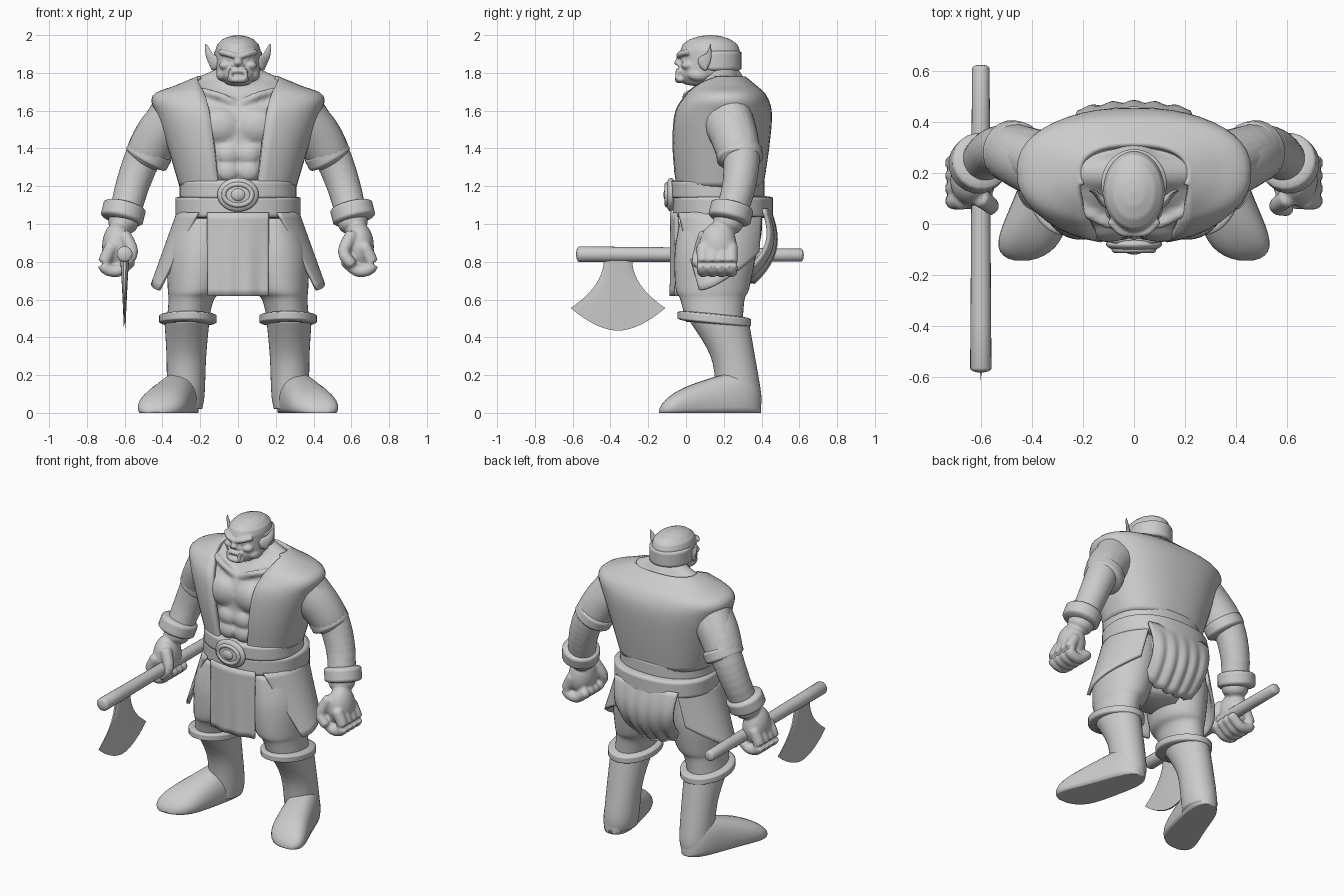
import bpy, bmesh
from math import sin, cos, pi, acos
from mathutils import Vector

default_cube = bpy.data.objects.get("Cube")
if default_cube:
    bpy.data.objects.remove(default_cube)

clay = bpy.data.materials.new("clay_grey")
clay.use_nodes = True
clay.diffuse_color = (.6, .6, .6, 1)
clay.node_tree.nodes["Principled BSDF"].inputs["Base Color"].default_value = clay.diffuse_color


# Helpers
def finish(name, bm):
    bmesh.ops.recalc_face_normals(bm, faces=bm.faces)
    mesh = bpy.data.meshes.new(name)
    bm.to_mesh(mesh)
    bm.free()
    mesh.polygons.foreach_set("use_smooth", [True] * len(mesh.polygons))
    mesh.materials.append(clay)
    part = bpy.data.objects.new(name, mesh)
    bpy.context.collection.objects.link(part)
    return part


def skin(name, rows, closed=True):
    """Bridge rows of points into one surface, capped when closed."""
    bm = bmesh.new()
    grid = [[bm.verts.new(point) for point in row] for row in rows]
    count = len(grid[0])
    for lower, upper in zip(grid, grid[1:]):
        for i in range(count if closed else count - 1):
            j = (i + 1) % count
            bm.faces.new((lower[i], lower[j], upper[j], upper[i]))
    if closed:
        bm.faces.new(grid[0])
        bm.faces.new(grid[-1])
    return finish(name, bm)


def spline(keys, steps=5):
    """Smooth curve through a few key tuples."""
    keys = [Vector(key) for key in keys]
    padded = [keys[0]] + keys + [keys[-1]]
    result = []
    for before, start, end, after in zip(padded, padded[1:], padded[2:], padded[3:]):
        leave, arrive = (end - before) / 2, (after - start) / 2
        for i in range(steps):
            t = i / steps
            ease = t * t * (3 - 2 * t)
            result.append(start.lerp(end, ease) + leave * t * (1 - t) ** 2 - arrive * t * t * (1 - t))
    return result + [keys[-1]]


def mix(pair, t):
    return pair[0] + (pair[1] - pair[0]) * t


def power(value, exponent):
    return abs(value) ** exponent * (1 if value >= 0 else -1)


def turn(count):
    return [2 * pi * i / count for i in range(count)]


# Rounded ends: how far out and how wide each extra ring is
DOME = [(sin(a), cos(a)) for a in (.4, .8, 1.2, 1.5)]


def loft(name, keys, x=(0, 0), dome=0, square=2, gap=None, tilt=0):
    """Keys are height, front, back and half width; gap leaves the front open."""
    slices = spline(keys)
    rows = []

    def ring(height, level, scale, t):
        front, back, half = level[1:]
        middle, depth = (front + back) / 2, (back - front) / 2
        angles = turn(40)
        if gap:
            start = -acos(min(.95, mix(gap, t) / half) ** (square / 2))
            angles = [mix((start, pi - start), i / 40) for i in range(41)]
        row = []
        for a in angles:
            along = depth * scale * power(sin(a), 2 / square)
            row.append((mix(x, t) + half * scale * power(cos(a), 2 / square),
                        middle + along, height + tilt * along))
        rows.append(row)

    if dome:
        for out, scale in reversed(DOME):
            ring(slices[0][0] - dome * out, slices[0], scale, 0)
    for i, level in enumerate(slices):
        ring(level[0], level, 1, i / (len(slices) - 1))
    if dome:
        for out, scale in DOME:
            ring(slices[-1][0] + dome * out, slices[-1], scale, 1)
    return skin(name, rows, closed=not gap)


def band(name, low, high, front, back, half, **options):
    keys = [(height, front, back, half) for height in (low, high)]
    return loft(name, keys, dome=.015, **options)


def tube(name, path, start, end=None, dome=.6, flat=1):
    """Round-ended tube whose radius runs from start to end."""
    points = spline(path)
    last = len(points) - 1
    rings = [(point, mix((start, end or start), i / last)) for i, point in enumerate(points)]
    first_way = (points[0] - points[1]).normalized()
    last_way = (points[-1] - points[-2]).normalized()
    (head, wide), (tail, narrow) = rings[0], rings[-1]
    rings = ([(head + first_way * wide * dome * out, wide * scale) for out, scale in reversed(DOME)] + rings
             + [(tail + last_way * narrow * dome * out, narrow * scale) for out, scale in DOME])
    rows = []
    for i, (point, radius) in enumerate(rings):
        way = rings[min(i + 1, len(rings) - 1)][0] - rings[max(i - 1, 0)][0]
        frame = way.to_track_quat('Z', 'Y')
        rows.append([point + frame @ Vector((cos(a) * flat, sin(a), 0)) * radius for a in turn(20)])
    return skin(name, rows)


def ball(name, centre, size):
    bm = bmesh.new()
    bmesh.ops.create_uvsphere(bm, u_segments=24, v_segments=16, radius=1)
    bmesh.ops.scale(bm, vec=size, verts=bm.verts)
    bmesh.ops.translate(bm, vec=centre, verts=bm.verts)
    return finish(name, bm)


def thicken(part, thickness):
    solid = part.modifiers.new("Thickness", 'SOLIDIFY')
    solid.thickness = thickness
    solid.offset = 0


def panel(name, shape):
    """Hanging cloth: shape gives a point from across and down."""
    rows = [[shape(i / 30, j / 12) for i in range(31)] for j in range(13)]
    part = skin(name, rows, closed=False)
    thicken(part, .02)
    return part


def mirror(part):
    part.modifiers.new("Mirror", 'MIRROR')
    return part


def fuse(name, parts, voxel, smoothing):
    """Melt overlapping parts into one surface."""
    bpy.ops.object.select_all(action='DESELECT')
    for part in parts:
        part.select_set(True)
    bpy.context.view_layer.objects.active = parts[0]
    bpy.ops.object.convert(target='MESH')
    bpy.ops.object.join()
    whole = bpy.context.view_layer.objects.active
    whole.name = name
    remesh = whole.modifiers.new("Remesh", 'REMESH')
    remesh.mode = 'VOXEL'
    remesh.voxel_size = voxel
    remesh.use_smooth_shade = True
    whole.modifiers.new("Smooth", 'SMOOTH').iterations = smoothing
    return whole


def grow(keys, amount):
    return [(z, front - amount, back + amount, half + amount) for z, front, back, half in keys]


# Torso with neck, chest, collar bones and belly muscles
trunk = [(1.2, -.04, .39, .29), (1.4, -.06, .42, .35), (1.58, -.05, .435, .41),
         (1.67, 0, .41, .435), (1.72, .04, .36, .32), (1.77, .1, .3, .2)]
parts = [loft("torso", grow(trunk, -.02), square=2.4),
         tube("neck", [(0, .2, 1.68), (0, .16, 1.8)], .15, .11),
         mirror(tube("neck_muscle", [(.06, .2, 1.76), (.26, .2, 1.69)], .08, .06)),
         mirror(ball("chest", (.1, 0, 1.52), (.12, .07, .1))),
         mirror(tube("collar_bone", [(.02, 0, 1.64), (.1, 0, 1.68), (.22, .06, 1.71)], .02))]
for row in range(2):
    parts.append(mirror(ball("belly", (.055, -.03, 1.28 + .09 * row), (.06, .035, .055))))
fuse("torso", parts, .013, 6)

# Sleeveless vest, open at the front
vest = loft("vest", grow(trunk, .005), square=2.4, gap=(.1, .22))
thicken(vest, .03)

# Head with face, ears and the band round the back
skull = [(1.75, -.02, .17, .07), (1.79, -.04, .25, .11), (1.86, -.03, .28, .12), (1.92, -.03, .285, .12)]
parts = [loft("skull", skull, dome=.02),
         loft("crown", skull[2:], dome=.08),
         tube("nose", [(0, -.02, 1.9), (0, -.04, 1.85)], .012, .024),
         ball("chin", (0, -.03, 1.765), (.06, .03, .02)),
         ball("upper_lip", (0, -.03, 1.81), (.055, .025, .016))]
for feature in (tube("brow", [(0, -.035, 1.885), (.05, -.03, 1.9), (.09, .01, 1.91)], .016),
                ball("cheek", (.065, .01, 1.84), (.035, .035, .025)),
                ball("eye", (.04, -.014, 1.87), (.02, .01, .008)),
                ball("nostril", (.02, -.03, 1.84), (.015, .015, .012)),
                tube("tusk", [(.04, -.045, 1.775), (.044, -.05, 1.825)], .013, .004),
                ball("jaw", (.08, .07, 1.79), (.035, .06, .035))):
    parts.append(mirror(feature))
fuse("head", parts, .006, 3)
mirror(tube("pointed_ears", [(.12, .09, 1.85), (.15, .12, 1.89), (.17, .13, 1.95)], .044, .004, flat=.4))
band("head_band", 1.82, 1.91, .02, .293, .128)

# Arms with clenched fists
parts = [tube("arm", [(.35, .23, 1.6), (.48, .29, 1.4), (.56, .28, 1.2), (.61, .22, 1)], .11, .08),
         ball("palm", (.64, .17, .88), (.08, .1, .13)),
         tube("thumb", [(.6, .1, .94), (.56, .07, .85), (.6, .06, .79)], .036, .03)]
for finger in range(4):
    y = .09 + .05 * finger
    curl = [(.67, y, .88), (.71, y, .78), (.64, y, .75), (.57, y, .8)]
    parts.append(tube("finger", curl, .035, .03))
mirror(fuse("arms", parts, .009, 3))
mirror(tube("sleeves", [(.3, .21, 1.58), (.41, .25, 1.48), (.48, .28, 1.37)], .14, .115))
mirror(tube("sleeve_cuffs", [(.46, .28, 1.39), (.485, .285, 1.345)], .122, dome=.2))
mirror(tube("wrist_cuffs", [(.6, .245, 1.09), (.615, .23, 1.03)], .115, dome=.2))

# Belt, sash and oval buckle
band("belt", 1.14, 1.225, -.08, .415, .31, square=2.3)
band("sash", 1.04, 1.14, -.07, .46, .33, square=2.3)
ball("buckle_plate", (0, -.08, 1.155), (.11, .03, .09))
ball("buckle_boss", (0, -.1, 1.155), (.04, .02, .035))
tube("buckle_rim", [(.075 * cos(a), -.1, 1.155 + .055 * sin(a)) for a in turn(12) + [0]], .013)

# Trousers
loft("hips", [(1.1, -.03, .4, .29), (.95, -.03, .4, .33), (.8, 0, .36, .29), (.7, .06, .3, .15)])
mirror(loft("trouser_legs", [(1.03, -.03, .37, .14), (.85, -.06, .37, .17), (.66, -.055, .335, .147),
                             (.6, -.03, .31, .12), (.48, 0, .3, .11)], x=(.18, .27)))


# Hanging cloths: a flat front, a pleated back and pointed sides
def front_cloth(across, down):
    side = 2 * across - 1
    return .16 * side, .03 * side ** 2 - .075 + .005 * down * cos(9 * side), 1.06 - .44 * down


def back_cloth(across, down):
    side = 2 * across - 1
    pleat = .013 * down * cos(16 * side)
    depth = .44 + .04 * sin(3 * down) - .1 * down ** 3 - .03 * side ** 2
    return side * (.23 - .04 * down), depth + pleat, 1.08 - down * (.39 - .05 * side ** 2)


def side_cloth(across, down):
    angle = mix((.4 * down - .84, .84), across)
    drop = down * (.41 - .2 * across ** 1.5)
    return (.315 + .36 * drop) * cos(angle), .18 + (.29 - .1 * drop) * sin(angle), 1.06 - drop


panel("front_cloth", front_cloth)
panel("back_cloth", back_cloth)
mirror(panel("side_cloths", side_cloth))

# Boots: folded cuffs, shafts and flat-soled feet turned outwards
mirror(band("boot_cuffs", .48, .515, -.045, .345, .152, x=(.265, .265), tilt=-.1))
mirror(loft("boot_shafts", [(.5, .01, .33, .12), (.3, .13, .365, .105), (.1, .16, .398, .1),
                            (.02, .16, .395, .09)], x=(.27, .28)))
rows = []
for i in range(1, 24):
    along = (1 - cos(pi * i / 24)) / 2
    ends = (1 - abs(2 * along - 1) ** 5) ** .5
    width, height = (.09 + .05 * along) * ends, (.24 - .16 * along ** 1.5) * ends
    rows.append([(.28 + .16 * along ** 1.3 + width * power(cos(a), .75), .4 - .545 * along,
                  max(0, height * (.3 + .7 * sin(a)))) for a in turn(28)])
mirror(skin("feet", rows))

# Axe: round handle and flared wedge blade
tube("axe_handle", [(-.6, -.565, .84), (-.6, .61, .835)], .042, .034, dome=.4)
rows = []
for i in range(13):
    down = i / 12
    half = .075 + .175 * down ** 2.2
    edge = []
    for step in range(-8, 9):
        side = step / 8
        thick = (.024 - .02 * down) * (1 - .7 * side ** 4)
        edge.append((thick, -.36 + half * side, .82 - .265 * down - .12 * down ** 2 * (1 - abs(side) ** 1.8)))
    rows.append([(x - .6, y, z) for x, y, z in edge] + [(-x - .6, y, z) for x, y, z in reversed(edge)])
blade = skin("axe_blade", rows)
bpy.ops.object.select_all(action='DESELECT')
blade.select_set(True)
bpy.context.view_layer.objects.active = blade
bpy.ops.object.shade_smooth_by_angle()
